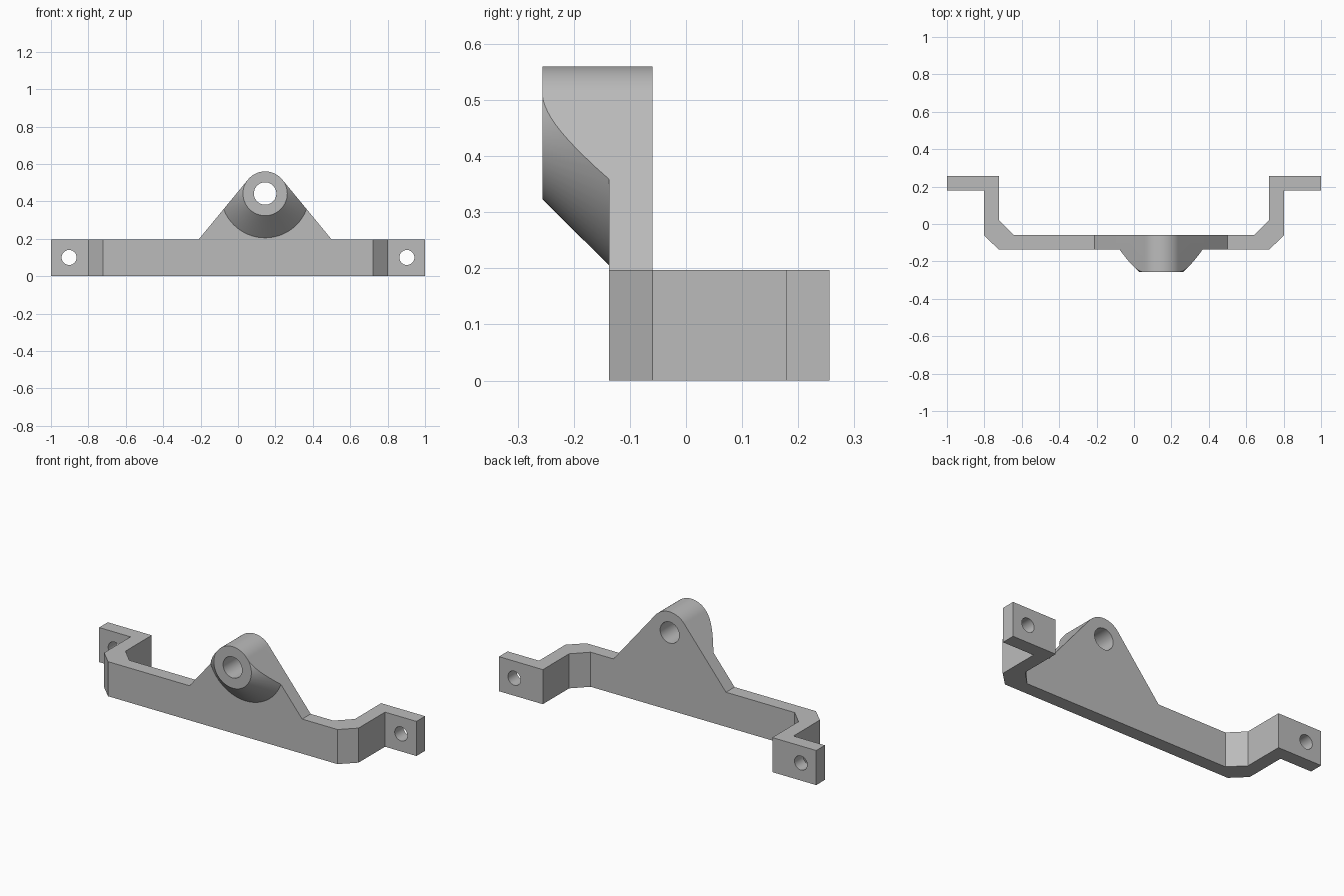
import bpy, bmesh, math
from mathutils import Vector, Matrix

cube = bpy.data.objects.get("Cube")
if cube:
    bpy.data.objects.remove(cube, do_unlink=True)

# Main sizes
BAR_H = 0.197
FRONT, BACK = -0.137, -0.06          # faces of the bar and web
NOSE = -0.256                        # front of the boss
EYE_X, EYE_Z, EYE_R = 0.145, 0.442, 0.118

grey = bpy.data.materials.new("grey_metal")
grey.use_nodes = True
grey.diffuse_color = (0.5, 0.5, 0.5, 1)
grey.node_tree.nodes["Principled BSDF"].inputs["Base Color"].default_value = (0.5, 0.5, 0.5, 1)


def to_object(bm, name):
    bmesh.ops.recalc_face_normals(bm, faces=bm.faces)
    mesh = bpy.data.meshes.new(name)
    bm.to_mesh(mesh)
    bm.free()
    mesh.materials.append(grey)
    ob = bpy.data.objects.new(name, mesh)
    bpy.context.collection.objects.link(ob)
    return ob


def prism(name, points, offset):
    """Extrude a closed outline of 3D points along an offset."""
    bm = bmesh.new()
    face = bm.faces.new([bm.verts.new(p) for p in points])
    new = bmesh.ops.extrude_face_region(bm, geom=[face])["geom"]
    moved = [v for v in new if isinstance(v, bmesh.types.BMVert)]
    bmesh.ops.translate(bm, verts=moved, vec=Vector(offset))
    return to_object(bm, name)


def lathe(name, profile, x, z, steps=64):
    """Solid of revolution about a y axis; profile is (radius, y)."""
    bm = bmesh.new()
    rings = []
    for r, y in profile:
        angles = [math.tau * i / steps for i in range(steps)]
        rings.append([bm.verts.new((x + r * math.cos(a), y, z + r * math.sin(a))) for a in angles])
    for a, b in zip(rings, rings[1:]):
        for i in range(steps):
            j = (i + 1) % steps
            bm.faces.new((a[i], a[j], b[j], b[i]))
    bm.faces.new(rings[0])
    bm.faces.new(rings[-1])
    return to_object(bm, name)


def combine(target, tool, operation):
    mod = target.modifiers.new(operation.lower(), "BOOLEAN")
    mod.object, mod.operation, mod.solver = tool, operation, "EXACT"
    bpy.ops.object.select_all(action="DESELECT")
    bpy.context.view_layer.objects.active = target
    target.select_set(True)
    bpy.ops.object.modifier_apply(modifier=mod.name)
    bpy.data.objects.remove(tool, do_unlink=True)


# Bent strap with two feet, mirrored outline
half = [(0.723, FRONT), (0.802, BACK), (0.802, 0.178), (1, 0.178),
        (1, 0.256), (0.723, 0.256), (0.723, 0.02), (0.643, BACK)]
outline = half + [(-x, y) for x, y in reversed(half)]
bracket = prism("mounting_bracket", [(x, y, 0) for x, y in outline], (0, 0, BAR_H))

# Teardrop web, its sides tangent to the round top
reach, drop = 0.355, EYE_Z - BAR_H
tangent = math.acos(EYE_R / math.hypot(reach, drop)) - math.atan2(drop, reach)
arc = [tangent + (math.pi - 2 * tangent) * i / 32 for i in range(33)]
tear = [(reach, -drop)]
tear += [(EYE_R * math.cos(a), EYE_R * math.sin(a)) for a in arc]
tear += [(-reach, -drop), (-reach, -drop - 0.1), (reach, -drop - 0.1)]
web = prism("web_and_boss", [(EYE_X + x, -0.4, EYE_Z + z) for x, z in tear], (0, BACK + 0.4, 0))

# Flared boss in front of the web
flare = lathe("boss_flare", [(EYE_R + 0.0005, NOSE), (0.237, FRONT), (1, FRONT), (1, 0.1)],
              EYE_X, EYE_Z)
combine(web, flare, "INTERSECT")
combine(bracket, web, "UNION")

# Bolt holes through the boss and both feet
for x, z, r in ((EYE_X, EYE_Z, 0.06), (-0.903, 0.1, 0.04), (0.903, 0.1, 0.04)):
    combine(bracket, lathe("hole_cutter", [(r, -0.5), (r, 0.5)], x, z, 48), "DIFFERENCE")

# Tidy coplanar faces, then shade
bm = bmesh.new()
bm.from_mesh(bracket.data)
bmesh.ops.remove_doubles(bm, verts=bm.verts, dist=0.0001)
bmesh.ops.recalc_face_normals(bm, faces=bm.faces)
bm.to_mesh(bracket.data)
bm.free()
bpy.ops.object.select_all(action="DESELECT")
bracket.select_set(True)
bpy.context.view_layer.objects.active = bracket
bpy.ops.object.shade_smooth_by_angle(angle=math.radians(25))
